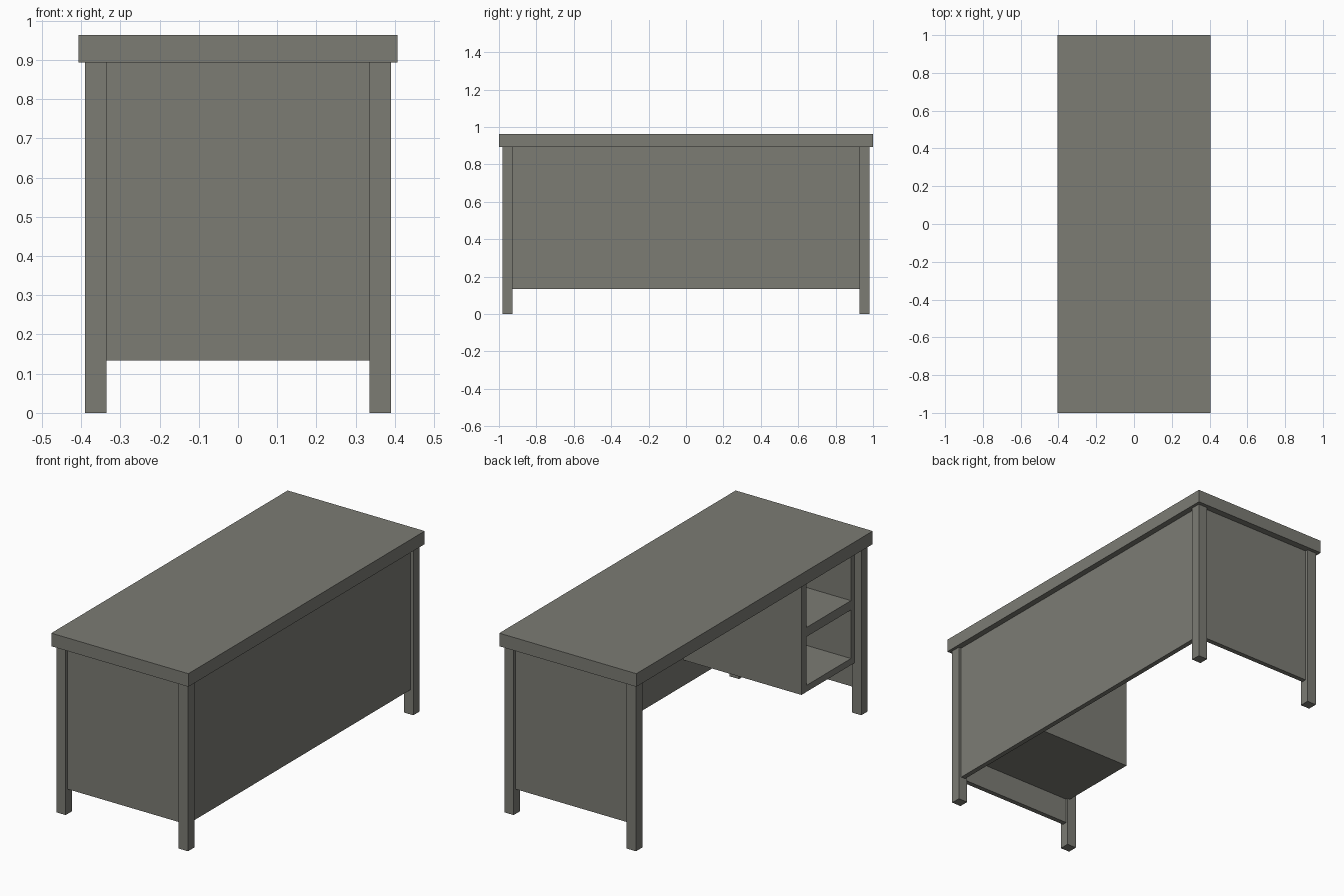
import bpy

cube = bpy.data.objects.get("Cube")
if cube:
    bpy.data.objects.remove(cube, do_unlink=True)

# Single warm grey finish
COLOUR = (0.2, 0.2, 0.175, 1)
grey = bpy.data.materials.new("warm_grey")
grey.use_nodes = True
grey.diffuse_color = COLOUR
grey.node_tree.nodes["Principled BSDF"].inputs["Base Color"].default_value = COLOUR


def box(name, x, y, z):
    """Box spanning the (low, high) range on each axis."""
    spans = (x, y, z)
    bpy.ops.mesh.primitive_cube_add(size=1, location=[sum(s) / 2 for s in spans])
    obj = bpy.context.object
    obj.name = name
    obj.scale = [s[1] - s[0] for s in spans]
    bpy.ops.object.transform_apply(location=False, rotation=False, scale=True)
    obj.data.materials.append(grey)
    return obj


def span(a, b):
    return (min(a, b), max(a, b))


UNDER = 0.893                    # underside of the top
LEG_X, LEG_Y = 0.39, 0.98        # outer leg faces
IN_X, IN_Y = 0.335, 0.927        # inner leg faces
PANEL_Z = (0.133, UNDER)
RECESS, THICK = 0.016, 0.026

# Desk top
box("desk_top", (-0.406, 0.406), (-1, 1), (UNDER, 0.963))

# Four square legs
for sx, side in ((-1, "right"), (1, "left")):
    for sy, end in ((-1, "front"), (1, "back")):
        box(f"{end}_{side}_leg", span(sx * IN_X, sx * LEG_X),
            span(sy * IN_Y, sy * LEG_Y), (0, UNDER))

# Recessed panels at both ends and along one long side
outer_y = LEG_Y - RECESS
inner_y = outer_y - THICK
for sy, end in ((-1, "front"), (1, "back")):
    box(f"{end}_end_panel", (-IN_X, IN_X), span(sy * inner_y, sy * outer_y), PANEL_Z)
outer_x = LEG_X - RECESS
inner_x = outer_x - THICK
box("modesty_panel", (inner_x, outer_x), (-IN_Y, IN_Y), PANEL_Z)

# Open shelf unit under one end
BOARD = 0.042
FACE_X, BASE = -0.35, 0.27
y0, y1 = -inner_y, -0.477
depth = (FACE_X, inner_x)
for name, y in (("outer", y0), ("inner", y1 - BOARD)):
    box(f"shelf_unit_{name}_wall", depth, (y, y + BOARD), (BASE, UNDER))
between = (y0 + BOARD, y1 - BOARD)
for name, z in (("floor", (BASE, BASE + 0.035)),
                ("shelf", (0.565, 0.615)),
                ("ceiling", (0.858, UNDER))):
    box(f"shelf_unit_{name}", depth, between, z)
box("shelf_unit_back", (inner_x - THICK, inner_x), between, (BASE, UNDER))
